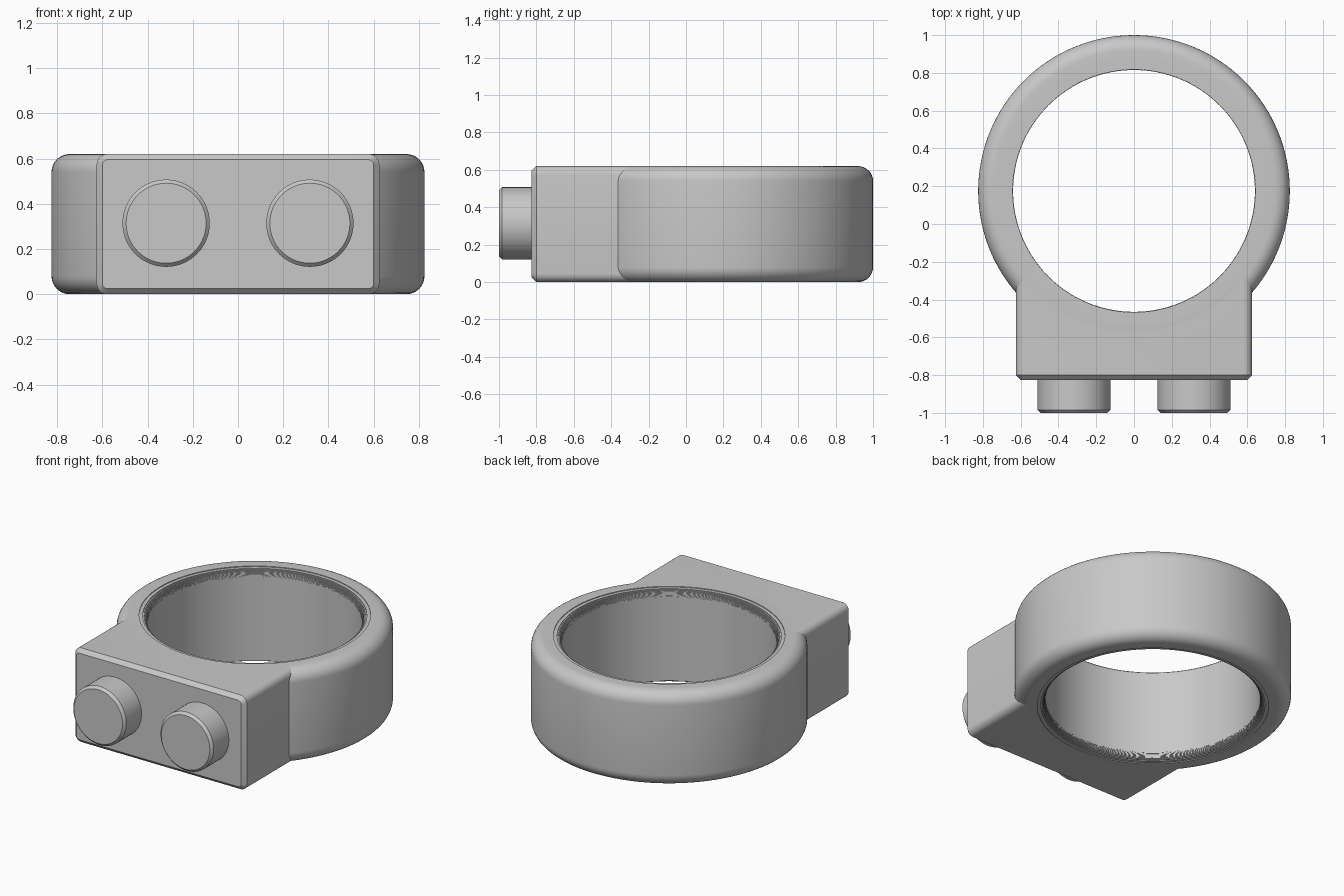
import bpy
import bmesh
from math import cos, sin, pi, sqrt

cube = bpy.data.objects.get("Cube")
if cube:
    bpy.data.objects.remove(cube, do_unlink=True)

HEIGHT = 0.62
RING_Y = 0.175
OUTER, INNER = 0.825, 0.64
ROUND, FLARE = 0.08, 0.05

grey = bpy.data.materials.new("plain grey")
grey.use_nodes = True
grey.diffuse_color = (0.58, 0.58, 0.58, 1)
grey.node_tree.nodes["Principled BSDF"].inputs["Base Color"].default_value = (0.58, 0.58, 0.58, 1)


def skin(name, loops, wrap=False):
    """Bridge equal-sized point loops; wrap into a tube or cap both ends."""
    bm = bmesh.new()
    rows = [[bm.verts.new(p) for p in loop] for loop in loops]
    pairs = list(zip(rows, rows[1:]))
    if wrap:
        pairs.append((rows[-1], rows[0]))
    else:
        bm.faces.new(rows[0])
        bm.faces.new(rows[-1])
    for a, b in pairs:
        for i in range(len(a)):
            j = (i + 1) % len(a)
            bm.faces.new((a[i], a[j], b[j], b[i]))
    bmesh.ops.recalc_face_normals(bm, faces=bm.faces)
    mesh = bpy.data.meshes.new(name)
    bm.to_mesh(mesh)
    bm.free()
    mesh.materials.append(grey)
    obj = bpy.data.objects.new(name, mesh)
    bpy.context.collection.objects.link(obj)
    return obj


def activate(obj):
    bpy.ops.object.select_all(action='DESELECT')
    obj.select_set(True)
    bpy.context.view_layer.objects.active = obj


def smooth(obj):
    activate(obj)
    bpy.ops.object.shade_smooth_by_angle(angle=pi / 6)


def flat_circle(r, z, n=128):
    return [(r * cos(2 * pi * i / n), RING_Y + r * sin(2 * pi * i / n), z) for i in range(n)]


def upright_circle(x, r, y, n=64):
    return [(x + r * cos(2 * pi * i / n), y, HEIGHT / 2 + 0.004 + r * sin(2 * pi * i / n))
            for i in range(n)]


def rounded_rect(half_w, half_h, r, y, steps=6):
    points = []
    for q, (sx, sz) in enumerate(((1, 1), (-1, 1), (-1, -1), (1, -1))):
        for k in range(steps + 1):
            a = (q + k / steps) * pi / 2
            points.append((sx * (half_w - r) + r * cos(a), y,
                           HEIGHT / 2 + sz * (half_h - r) + r * sin(a)))
    return points


# Ring: round outer shoulder, finely stepped inner mouth, mirrored top to bottom
upper = []
for k in range(9):
    a = k / 8 * pi / 2
    upper.append((OUTER - ROUND + ROUND * cos(a), HEIGHT - ROUND + ROUND * sin(a)))
STEPS = 10
r_prev = INNER + FLARE
upper.append((r_prev, HEIGHT))
for k in range(1, STEPS + 1):
    depth = FLARE * k / STEPS
    z = HEIGHT - depth
    upper.append((r_prev, z))
    if k < STEPS:
        r_prev = INNER + FLARE - sqrt(FLARE ** 2 - (FLARE - depth) ** 2)
    else:
        r_prev = INNER
    upper.append((r_prev, z))
lower = [(r, HEIGHT - z) for r, z in reversed(upper)]
smooth(skin("ring", [flat_circle(r, z) for r, z in upper + lower], wrap=True))

# Front block: chamfered front, hollowed where it meets the ring
block = skin("front_block", [
    rounded_rect(0.6, HEIGHT / 2 - 0.025, 0.022, -0.825),
    rounded_rect(0.625, HEIGHT / 2, 0.045, -0.8),
    rounded_rect(0.625, HEIGHT / 2, 0.045, -0.22)])
cutter = skin("block_cutter", [flat_circle(0.72, -0.2), flat_circle(0.72, HEIGHT + 0.2)])
cutter.hide_render = True
cut = block.modifiers.new("hollow", 'BOOLEAN')
cut.operation = 'DIFFERENCE'
cut.solver = 'EXACT'
cut.object = cutter
activate(block)
bpy.ops.object.modifier_apply(modifier=cut.name)
bpy.data.objects.remove(cutter, do_unlink=True)
smooth(block)

# Two round studs with chamfered ends
for side, x in (("left", 0.318), ("right", -0.318)):
    smooth(skin(side + "_stud", [
        upright_circle(x, 0.177, -1.0),
        upright_circle(x, 0.193, -0.984),
        upright_circle(x, 0.193, -0.81)]))
